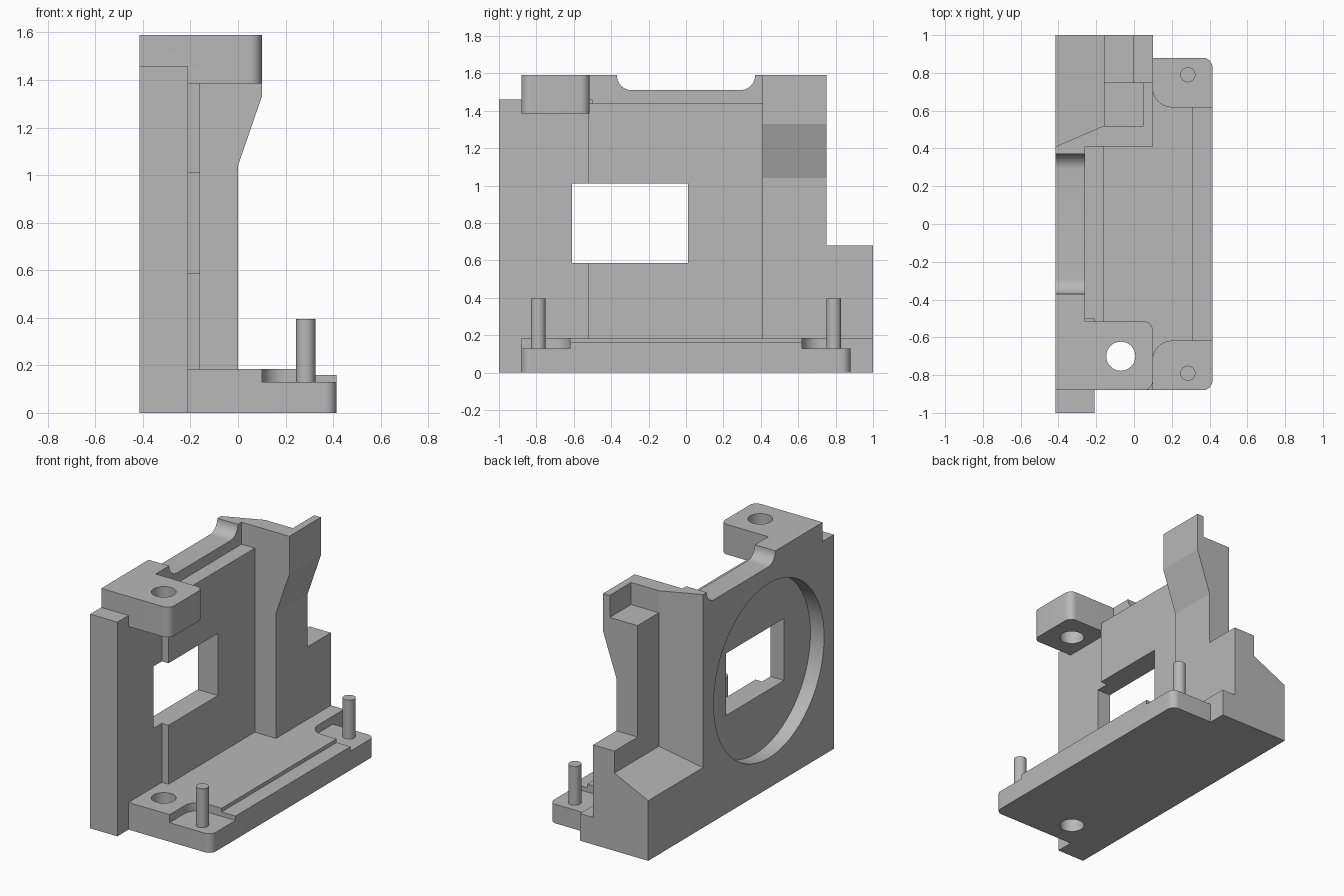
import bpy, bmesh, math

if "Cube" in bpy.data.objects:
    bpy.data.objects.remove(bpy.data.objects["Cube"])

grey = bpy.data.materials.new("plain_grey")
grey.diffuse_color = (0.48, 0.48, 0.48, 1)
grey.use_nodes = True
grey.node_tree.nodes["Principled BSDF"].inputs["Base Color"].default_value = grey.diffuse_color


def prism(name, axis, pts, lo, hi):
    """Extrude a 2D outline along an axis: x uses (y,z), y uses (x,z), z uses (x,y)."""
    def place(p, h):
        return {'x': (h, p[0], p[1]), 'y': (p[0], h, p[1]), 'z': (p[0], p[1], h)}[axis]
    bm = bmesh.new()
    a = [bm.verts.new(place(p, lo)) for p in pts]
    b = [bm.verts.new(place(p, hi)) for p in pts]
    bm.faces.new(a)
    bm.faces.new(b[::-1])
    n = len(pts)
    for i in range(n):
        j = (i + 1) % n
        bm.faces.new((a[i], b[i], b[j], a[j]))
    bmesh.ops.recalc_face_normals(bm, faces=bm.faces)
    me = bpy.data.meshes.new(name)
    bm.to_mesh(me)
    bm.free()
    me.materials.append(grey)
    ob = bpy.data.objects.new(name, me)
    bpy.context.collection.objects.link(ob)
    return ob


def box(name, x0, x1, y0, y1, z0, z1):
    return prism(name, 'z', [(x0, y0), (x1, y0), (x1, y1), (x0, y1)], z0, z1)


def arc(cx, cy, r, a0, a1, n=10):
    return [(cx + r * math.cos(math.radians(a0 + (a1 - a0) * i / n)),
             cy + r * math.sin(math.radians(a0 + (a1 - a0) * i / n))) for i in range(n + 1)]


def circle(cx, cy, r, n):
    return arc(cx, cy, r, 0, 360, n)[:-1]


def rounded_plate(name, x0, x1, y0, y1, r, z0, z1):
    """Rectangle with its two +x corners rounded."""
    pts = [(x0, y0)] + arc(x1 - r, y0 + r, r, -90, 0) + arc(x1 - r, y1 - r, r, 0, 90) + [(x0, y1)]
    return prism(name, 'z', pts, z0, z1)


def combine(target, tool, op):
    m = target.modifiers.new("combine", 'BOOLEAN')
    m.operation, m.solver, m.object = op, 'EXACT', tool
    bpy.context.view_layer.objects.active = target
    bpy.ops.object.modifier_apply(modifier=m.name)
    bpy.data.objects.remove(tool, do_unlink=True)


def smooth(ob):
    bpy.ops.object.select_all(action='DESELECT')
    ob.select_set(True)
    bpy.context.view_layer.objects.active = ob
    bpy.ops.object.shade_smooth_by_angle(angle=math.radians(15))


# Front half of the wall
body = box("bracket_body", -0.30, -0.16, -0.52, 0.41, 0, 1.44)

# Back half of the wall, with the rounded notch in its top edge
notch = arc(0.29, 1.59, 0.08, 0, -90) + arc(-0.29, 1.59, 0.08, -90, -180)
parts = [prism("back_wall", 'x', [(-0.52, 0), (0.41, 0), (0.41, 1.59)] + notch + [(-0.52, 1.59)],
               -0.415, -0.26)]

# Side flange and the ear above it
parts.append(box("flange", -0.415, -0.21, -1, -0.50, 0, 1.46))
parts.append(rounded_plate("ear", -0.415, 0.10, -0.88, -0.515, 0.05, 1.385, 1.59))

# Slanted rib joining wall and column, then the flared column
parts.append(prism("slanted_rib", 'z', [(-0.415, 0.41), (0, 0.41), (0, 0.52), (-0.16, 0.52)], 0, 1.59))
parts.append(prism("column", 'y', [(-0.16, 0), (0, 0), (0, 1.04), (0.10, 1.33), (0.10, 1.59), (-0.16, 1.59)],
                   0.41, 0.75))

# Low end block with its sloping shoulder
parts.append(prism("end_block", 'y', [(-0.415, 0), (0, 0), (0, 0.68), (-0.16, 0.68), (-0.16, 0.53),
                                      (-0.415, 0.41)], 0.41, 1))

# Base: plate, front ledge, raised deck with corner cut-outs, end step
parts.append(rounded_plate("base_plate", -0.30, 0.415, -0.88, 0.88, 0.05, 0, 0.13))
parts.append(box("ledge", 0.0, 0.415, -0.62, 0.62, 0, 0.16))
half = [(0.31, 0.62)] + arc(0.20, 0.72, 0.10, 270, 180) + [(0.10, 0.88), (-0.30, 0.88)]
parts.append(prism("deck", 'z', half + [(x, -y) for x, y in reversed(half)], 0, 0.185))
parts.append(box("end_step", -0.10, 0.10, 0.80, 1, 0, 0.185))

for p in parts:
    combine(body, p, 'UNION')

# Cuts: column pocket, window, round recess in the back, hole through ear and base
cuts = [
    box("pocket_cut", -0.30, 0.05, 0.52, 0.90, 1.44, 1.8),
    prism("recess_cut", 'x', circle(-0.30, 0.80, 0.595, 72), -0.6, -0.312),
    box("window_cut", -0.6, 0.05, -0.61, 0.012, 0.587, 1.01),
    prism("hole_cut", 'z', circle(-0.07, -0.70, 0.077, 40), -0.2, 1.8),
]
for c in cuts:
    combine(body, c, 'DIFFERENCE')
smooth(body)

# Locating pins on the corner pads
for side, label in ((-1, "front"), (1, "back")):
    smooth(prism(label + "_pin", 'z', circle(0.285, side * 0.79, 0.04, 32), 0.12, 0.395))
